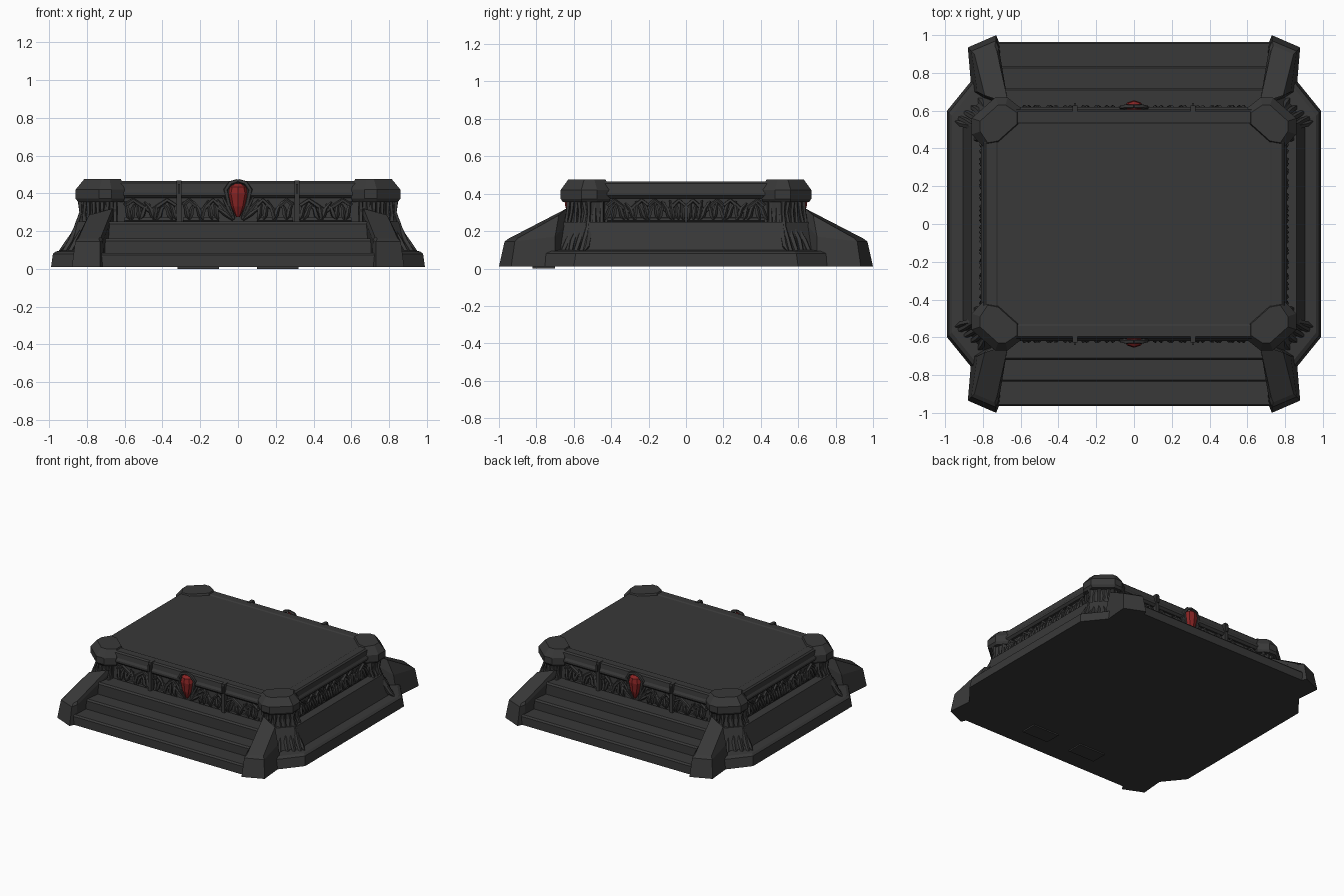
import bpy, bmesh, math, random
from mathutils import Vector

cube = bpy.data.objects.get("Cube")
if cube:
    bpy.data.objects.remove(cube, do_unlink=True)
random.seed(4)


def material(name, rgb):
    m = bpy.data.materials.new(name)
    m.use_nodes = True
    m.diffuse_color = (*rgb, 1)
    m.node_tree.nodes["Principled BSDF"].inputs["Base Color"].default_value = (*rgb, 1)
    return m


STONE = material("dark stone", (0.04, 0.04, 0.04))
RED = material("red gem", (0.25, 0.018, 0.018))


def build(name, lofts, mat=STONE, mirror=(False, False), smooth=False):
    """Each loft is a list of rings of 3D points, skinned and capped."""
    bm = bmesh.new()
    for rings in lofts:
        rows = [[bm.verts.new(p) for p in ring] for ring in rings]
        n = len(rows[0])
        for a, b in zip(rows, rows[1:]):
            for i in range(n):
                j = (i + 1) % n
                bm.faces.new((a[i], a[j], b[j], b[i]))
        bm.faces.new(rows[0][::-1])
        bm.faces.new(rows[-1])
    bmesh.ops.recalc_face_normals(bm, faces=bm.faces)
    me = bpy.data.meshes.new(name)
    bm.to_mesh(me)
    bm.free()
    me.materials.append(mat)
    ob = bpy.data.objects.new(name, me)
    bpy.context.collection.objects.link(ob)
    if any(mirror):
        mod = ob.modifiers.new("Mirror", "MIRROR")
        mod.use_axis = (mirror[0], mirror[1], False)
        mod.use_mirror_merge = False
    if smooth:
        bpy.ops.object.select_all(action="DESELECT")
        ob.select_set(True)
        bpy.context.view_layer.objects.active = ob
        bpy.ops.object.shade_smooth_by_angle(angle=math.radians(50))
    return ob


def octagon(x, y, cx, cy, z):
    q = [(x, y - cy), (x - cx, y)]
    pts = q + [(-a, b) for a, b in q[::-1]]
    return [(a, b, z) for a, b in pts + [(-a, -b) for a, b in pts]]


def box(x0, x1, y0, y1, z0, z1):
    return [[(x0, y0, z), (x1, y0, z), (x1, y1, z), (x0, y1, z)] for z in (z0, z1)]


def outline(pts, z):
    return [(x, y, z) for x, y in pts]


def tube(path, radii, sides=5):
    """Tapered round strand along a path."""
    path = [Vector(p) for p in path]
    rings = []
    for i, p in enumerate(path):
        t = (path[min(i + 1, len(path) - 1)] - path[max(i - 1, 0)]).normalized()
        u = t.orthogonal().normalized()
        if rings:
            u = (last - t * last.dot(t)).normalized()
        last, v = u, t.cross(u)
        rings.append([p + radii[i] * (math.cos(k * math.tau / sides) * u
                      + math.sin(k * math.tau / sides) * v) for k in range(sides)])
    return rings


BOTH = (True, True)

# Stepped body: plinth, sloping skirt and recessed wall
build("plinth", [[octagon(0.99, 0.76, 0.13, 0.16, 0.01),
                  octagon(0.98, 0.75, 0.13, 0.16, 0.08),
                  octagon(0.965, 0.735, 0.13, 0.16, 0.093),
                  octagon(0.905, 0.70, 0.13, 0.16, 0.10),
                  octagon(0.86, 0.66, 0.13, 0.14, 0.25)]])
build("wall", [[octagon(0.79, 0.60, 0.12, 0.12, 0.2), octagon(0.775, 0.59, 0.12, 0.12, 0.40)]])

# Top rim and the slightly sunken platform panel
build("rim", [[octagon(0.795, 0.605, 0.12, 0.12, 0.375), octagon(0.81, 0.62, 0.12, 0.12, 0.39),
               octagon(0.81, 0.62, 0.12, 0.12, 0.405), octagon(0.80, 0.61, 0.12, 0.12, 0.42),
               octagon(0.795, 0.605, 0.12, 0.12, 0.455), octagon(0.785, 0.595, 0.12, 0.12, 0.465),
               octagon(0.73, 0.54, 0.10, 0.10, 0.465), octagon(0.72, 0.53, 0.10, 0.10, 0.46)]])

# Three stairs on the front and on the back
steps = [(0.965, 0.085), (0.835, 0.16), (0.72, 0.25)]
build("stairs", [[octagon(0.73, y, 0.004, 0.004, 0.01),
                  octagon(0.73, y, 0.004, 0.004, z - 0.012),
                  octagon(0.73, y - 0.01, 0.004, 0.004, z)] for y, z in steps])

# Flared cheek blocks beside the stairs
cheek = [[(0.71, 0.95, 0.01), (0.73, 1.0, 0.01), (0.88, 0.935, 0.01), (0.86, 0.70, 0.01), (0.68, 0.60, 0.01)],
         [(0.715, 0.93, 0.15), (0.732, 0.97, 0.145), (0.862, 0.915, 0.145), (0.83, 0.70, 0.17), (0.66, 0.60, 0.29)],
         [(0.725, 0.91, 0.17), (0.737, 0.945, 0.162), (0.845, 0.90, 0.162), (0.79, 0.68, 0.285), (0.665, 0.64, 0.32)]]
build("stair_cheeks", [cheek], mirror=BOTH)

# Corner pillars, flaring to the foot
def pillar_ring(dx, z):
    return outline([(0.63, 0.54), (0.64, 0.60 + dx), (0.71 + dx * 0.4, 0.62 + dx),
                    (0.825 + dx, 0.52 + dx * 0.4), (0.80 + dx, 0.44), (0.72, 0.42)], z)


build("corner_pillars", [[pillar_ring(d, z) for d, z in
                          ((0.09, 0.08), (0.06, 0.13), (0.025, 0.21), (0.005, 0.30), (0.01, 0.38))]], mirror=BOTH)

# Faceted capitals
cap_low = [(0.60, 0.52), (0.60, 0.615), (0.67, 0.67), (0.735, 0.67),
           (0.86, 0.56), (0.86, 0.475), (0.795, 0.405), (0.715, 0.42)]
cap_top = [(0.62, 0.53), (0.62, 0.59), (0.68, 0.63), (0.72, 0.63),
           (0.815, 0.545), (0.815, 0.49), (0.775, 0.43), (0.72, 0.44)]
cap_under = [(0.7 + (x - 0.7) * 0.92, 0.52 + (y - 0.52) * 0.92) for x, y in cap_low]
build("corner_capitals", [[outline(cap_under, 0.355), outline(cap_low, 0.372),
                           outline(cap_low, 0.42), outline(cap_top, 0.475)]], mirror=BOTH)

# Drapery ribs on the pillars' diagonal and side faces
ribs = []
for k in range(6):
    t = k / 5
    path = []
    for d, z in ((0.10, 0.09), (0.06, 0.15), (0.025, 0.22), (0.008, 0.30), (0.01, 0.37)):
        a = Vector((0.71 + d * 0.4, 0.62 + d, z))
        b = Vector((0.825 + d, 0.52 + d * 0.4, z))
        path.append(a.lerp(b, t) + Vector((random.uniform(-0.008, 0.008), random.uniform(-0.008, 0.008), 0)))
    ribs.append(tube(path, [0.014, 0.017, 0.013, 0.010, 0.015]))
for y in (0.45, 0.49):
    ribs.append(tube([(0.88, y, 0.10), (0.86, y, 0.2), (0.815, y, 0.29), (0.81, y, 0.37)],
                     [0.012, 0.015, 0.012, 0.012]))
for x in (0.65, 0.69):
    ribs.append(tube([(x, 0.64, 0.24), (x, 0.62, 0.31), (x, 0.63, 0.37)], [0.014, 0.011, 0.014]))
ribs.append(tube([(0.945, 0.545, 0.095), (0.915, 0.53, 0.12), (0.87, 0.52, 0.18), (0.845, 0.52, 0.25)],
                 [0.004, 0.016, 0.018, 0.01]))
build("pillar_drapery", ribs, mirror=BOTH, smooth=True)


# Carved friezes: drooping leaves hung from an arching stem
def frieze(start, end, place, count):
    out, span = [], end - start
    arch = [(start + span * i / 6, 0.335 + 0.03 * math.sin(i / 6 * math.tau * 1.5)) for i in range(7)]
    out.append(tube([place(u, 0.008, z) for u, z in arch], [0.012] * 7))
    out.append(tube([place(start, 0.006, 0.262), place(end, 0.006, 0.262)], [0.013] * 2))
    for i in range(count):
        u = start + span * (i + 0.5) / count
        lean = random.uniform(-0.03, 0.03)
        top = 0.365 - random.uniform(0, 0.03)
        out.append(tube([place(u - lean, 0.004, top), place(u, 0.014, 0.32), place(u + lean * 0.4, 0.022, 0.285),
                         place(u + lean, 0.012, 0.262)], [0.006, 0.011, 0.014, 0.006]))
    return out


def on_front(u, d, z):
    return (u, 0.595 + d, z)


def on_side(u, d, z):
    return (0.785 + d, u, z)


build("front_friezes", frieze(0.10, 0.29, on_front, 6) + frieze(0.33, 0.60, on_front, 9),
      mirror=BOTH, smooth=True)
build("side_friezes", frieze(0.005, 0.20, on_side, 7) + frieze(0.20, 0.42, on_side, 8),
      mirror=BOTH, smooth=True)

# Slim posts dividing the friezes
build("frieze_posts", [box(0.30, 0.325, 0.58, 0.628, 0.25, 0.468),
                       box(0.306, 0.319, 0.58, 0.642, 0.40, 0.45)], mirror=BOTH)

# Gem with its hood and fan of leaves
gem = [[(0.5 * w * math.cos(a), 0.615 + d * math.sin(a), z)
        for a in [k * math.tau / 8 for k in range(8)]]
       for z, w, d in ((0.275, 0.02, 0.01), (0.33, 0.07, 0.03), (0.40, 0.105, 0.04),
                       (0.435, 0.085, 0.035), (0.452, 0.03, 0.015))]
build("gems", [gem], RED, mirror=(False, True))
leaves = [tube([on_front(0.0, 0.028, 0.468), on_front(0.04, 0.028, 0.455), on_front(0.065, 0.022, 0.42),
                on_front(0.05, 0.018, 0.35), on_front(0.02, 0.012, 0.265)], [0.010, 0.013, 0.013, 0.012, 0.006])]
for reach, high in ((0.085, 0.39), (0.11, 0.365), (0.12, 0.33)):
    leaves.append(tube([on_front(0.025, 0.008, 0.26), on_front(reach * 0.6, 0.016, (high + 0.26) / 2),
                        on_front(reach, 0.01, high)], [0.008, 0.013, 0.006]))
build("gem_leaves", leaves, mirror=BOTH, smooth=True)

# Thin pads under the base
build("base_pads", [box(0.10, 0.32, -0.82, -0.70, 0.0, 0.012)], mirror=(True, False))
